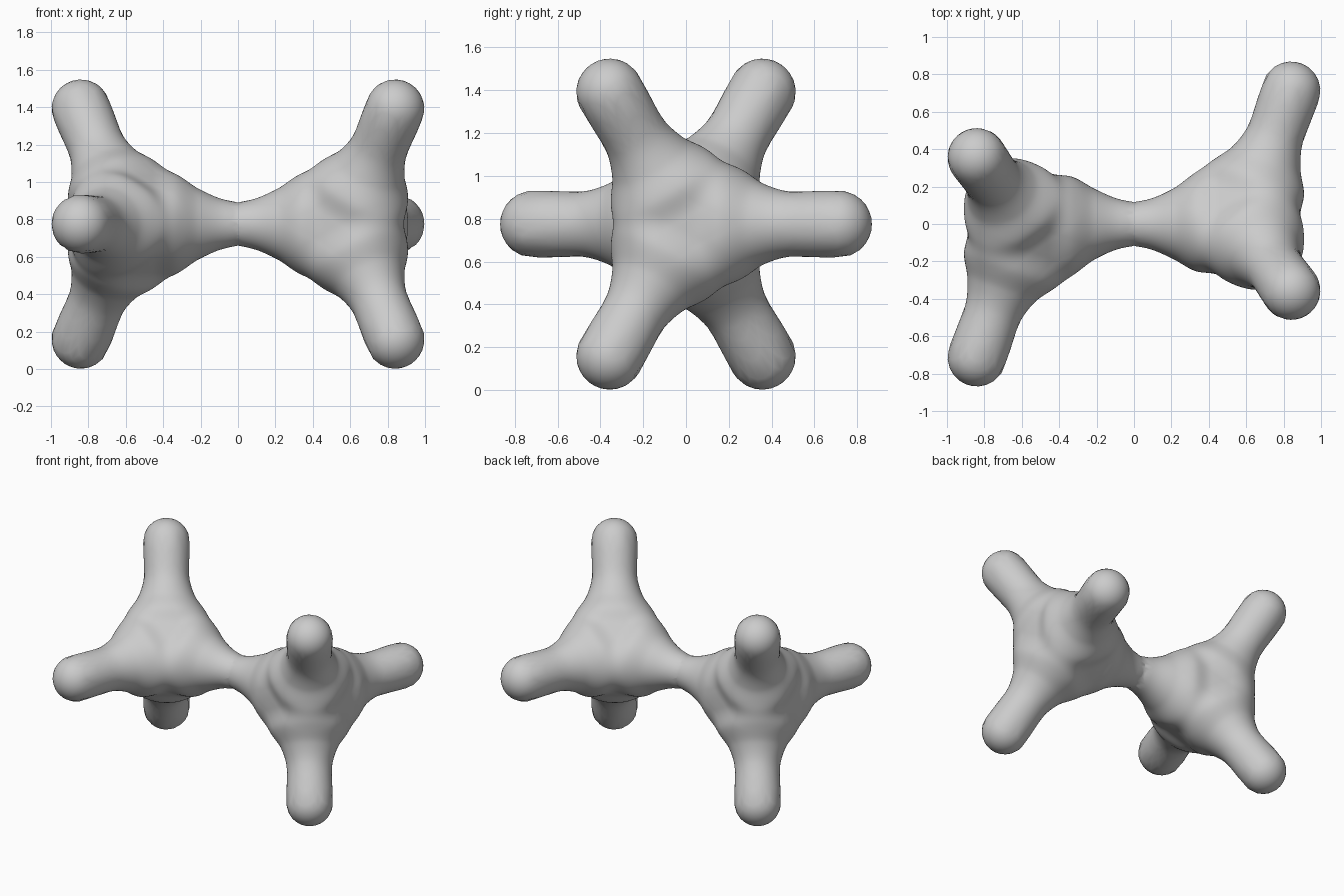
import bpy, bmesh, math
from mathutils import Vector, Matrix

cube = bpy.data.objects.get("Cube")
if cube:
    bpy.data.objects.remove(cube)

HUB = Vector((0.585, 0, 0.775))
BLEND = 8.0
STEP = 0.125
WAIST_RADIUS = 0.115

# Limb thickness sampled at equal steps outward from the hub
LEG_RADII = [0.07, 0.14, 0.203, 0.165, 0.143, 0.15, 0.156]
WAIST_RADII = [0.07, 0.14, 0.203, 0.162, 0.123, 0.109, 0.109]


def radius_at(radii, s):
    """Smooth curve through the thickness samples."""
    last = len(radii) - 1
    i = min(int(s / STEP), last - 1)
    t = min(s / STEP - i, 1)
    a, b = radii[max(i - 1, 0)], radii[i]
    c, d = radii[i + 1], radii[min(i + 2, last)]
    return b + 0.5 * t * (c - a + t * (2*a - 5*b + 4*c - d + t * (3*(b - c) + d - a)))


# Four limbs leaving the hub: three legs and half of the waist
limbs = []
for turn in range(3):
    a = math.tau * turn / 3
    end = Vector((0.255, 0.712 * math.cos(a), 0.712 * math.sin(a)))
    limbs.append((end.normalized(), end.length, LEG_RADII))
limbs.append((Vector((-1, 0, 0)), 0.75, WAIST_RADII))


def inside(p):
    """True where the softly blended limbs enclose the point."""
    total = 0
    for axis, length, radii in limbs:
        s = min(max(p.dot(axis), 0), length)
        total += math.exp(BLEND * (radius_at(radii, s) - (p - axis * s).length))
    return total > 1


def surface_distance(ray):
    far = 1.1
    if ray.x < 0:
        far = min(far, (HUB.x + 0.06) / -ray.x)
    near = 0.15
    for _ in range(16):
        mid = (near + far) / 2
        if inside(ray * mid):
            near = mid
        else:
            far = mid
    return near


# One half: push a sphere out to the blended limbs, then trim at the waist
bm = bmesh.new()
bmesh.ops.create_icosphere(bm, subdivisions=6, radius=1)
for v in bm.verts:
    ray = v.co.normalized()
    v.co = HUB + ray * surface_distance(ray)
bmesh.ops.bisect_plane(bm, geom=bm.verts[:] + bm.edges[:] + bm.faces[:],
                       plane_co=(0, 0, HUB.z), plane_no=(1, 0, 0), clear_inner=True)
for v in bm.verts:
    if v.is_boundary:
        rim = Vector((0, v.co.y, v.co.z - HUB.z)).normalized() * WAIST_RADIUS
        v.co = rim + Vector((0, 0, HUB.z))

# Other half: the same shape turned half way round
copy = bmesh.ops.duplicate(bm, geom=bm.verts[:] + bm.edges[:] + bm.faces[:])
bmesh.ops.rotate(bm, verts=[g for g in copy["geom"] if isinstance(g, bmesh.types.BMVert)],
                 cent=(0, 0, 0), matrix=Matrix.Rotation(math.pi, 3, "Z"))
bmesh.ops.remove_doubles(bm, verts=[v for v in bm.verts if v.is_boundary], dist=0.002)
for f in bm.faces:
    f.smooth = True

mesh = bpy.data.meshes.new("six_legged_body")
bm.to_mesh(mesh)
bm.free()
body = bpy.data.objects.new("six_legged_body", mesh)
bpy.context.collection.objects.link(body)

# Plain grey finish
grey = bpy.data.materials.new("plain_grey")
grey.use_nodes = True
colour = (0.6, 0.6, 0.6, 1)
grey.diffuse_color = colour
grey.node_tree.nodes["Principled BSDF"].inputs["Base Color"].default_value = colour
mesh.materials.append(grey)
